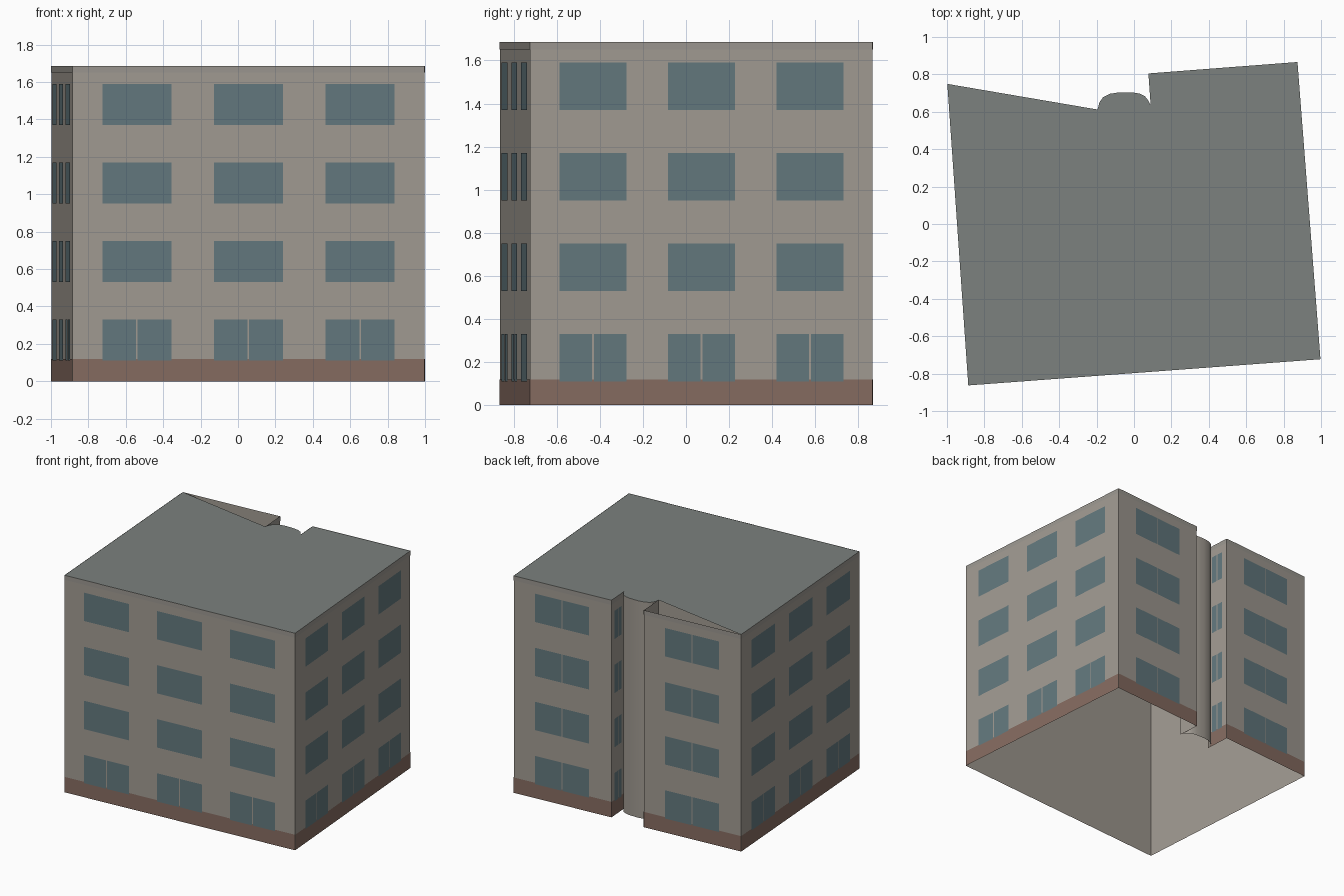
import bpy, bmesh
from mathutils import Vector

if "Cube" in bpy.data.objects:
    bpy.data.objects.remove(bpy.data.objects["Cube"])

H = 1.685                       # overall height
SKIN = 0.002                    # how far overlays sit proud of the wall
FLOORS = [0.11, 0.53, 0.95, 1.37]
WIN_H = 0.22


def material(name, rgb):
    m = bpy.data.materials.new(name)
    m.diffuse_color = (*rgb, 1)
    m.use_nodes = True
    m.node_tree.nodes["Principled BSDF"].inputs["Base Color"].default_value = m.diffuse_color
    return m


stone = material("stone", (0.36, 0.33, 0.29))
trim = material("trim", (0.33, 0.31, 0.28))
brick = material("brick", (0.24, 0.15, 0.12))
glass = material("glass", (0.125, 0.19, 0.21))
slate = material("slate", (0.20, 0.22, 0.21))


def add_object(name, polys, mat):
    """One mesh object from a list of polygons."""
    bm = bmesh.new()
    for poly in polys:
        bm.faces.new([bm.verts.new(v) for v in poly])
    bmesh.ops.remove_doubles(bm, verts=bm.verts, dist=1e-5)
    me = bpy.data.meshes.new(name)
    bm.to_mesh(me)
    bm.free()
    me.materials.append(mat)
    ob = bpy.data.objects.new(name, me)
    bpy.context.collection.objects.link(ob)
    return ob


def panel(p, q, u0, u1, z0, z1, out=0.0):
    """Upright rectangle between fractions u0..u1 of wall p->q, facing outward."""
    p, q = Vector(p), Vector(q)
    d = (q - p).normalized()
    off = Vector((d.y, -d.x)) * out
    a, b = p.lerp(q, u0) + off, p.lerp(q, u1) + off
    return [(a.x, a.y, z0), (b.x, b.y, z0), (b.x, b.y, z1), (a.x, a.y, z1)]


def window(p, q, u0, u1, z, split):
    """Glass panes; split leaves a thin mullion in the middle."""
    if not split:
        return [panel(p, q, u0, u1, z, z + WIN_H, SKIN * 2)]
    mid = (u0 + u1) / 2
    gap = min(0.004 / (Vector(q) - Vector(p)).length, (u1 - u0) * 0.1)
    return [panel(p, q, u0, mid - gap, z, z + WIN_H, SKIN * 2),
            panel(p, q, mid + gap, u1, z, z + WIN_H, SKIN * 2)]


# Footprint corners, counter-clockwise from the front left
fl, fr = (-0.886, -0.863), (0.997, -0.723)
br, notch_r = (0.874, 0.866), (0.077, 0.805)
inner_r, inner_l = (0.089, 0.636), (-0.195, 0.612)
notch_l, bl = (-0.206, 0.81), (-0.998, 0.749)
bay = [inner_r, (0.077, 0.66), (0.058, 0.683), (0.03, 0.697), (-0.01, 0.704),
       (-0.08, 0.704), (-0.13, 0.696), (-0.165, 0.678), (-0.185, 0.65), inner_l]

long_walls = [(fl, fr), (fr, br), (bl, fl)]
short_walls = [(br, notch_r), (notch_l, bl), (notch_r, inner_r), (inner_l, notch_l)]
walls = long_walls + short_walls

# Outer walls, open underneath
add_object("walls", [panel(p, q, 0, 1, 0, H) for p, q in walls], stone)

# Brick plinth and top band laid over the walls
add_object("plinth", [panel(p, q, 0, 1, 0, 0.12, SKIN) for p, q in walls], brick)
add_object("top_band", [panel(p, q, 0, 1, 1.65, H, SKIN) for p, q in walls], trim)

# Curved stair bay in the back notch
bay_ob = add_object("curved_bay", [panel(p, q, 0, 1, 0, H) for p, q in zip(bay, bay[1:])], stone)
for f in bay_ob.data.polygons:
    f.use_smooth = True

# Flat roof, leaving the back left wedge open
outline = [fl, fr, br, notch_r] + bay + [bl]
add_object("roof", [[(x, y, H) for x, y in outline]], slate)

# Windows: three per floor on long walls, one divided window on short walls
panes = []
for i, z in enumerate(FLOORS):
    for p, q in long_walls:
        for k in range(3):
            u = 0.085 + 0.317 * k
            panes += window(p, q, u, u + 0.196, z, i == 0)
    for p, q in short_walls:
        panes += window(p, q, 0.22, 0.775, z, True)
add_object("windows", panes, glass)
